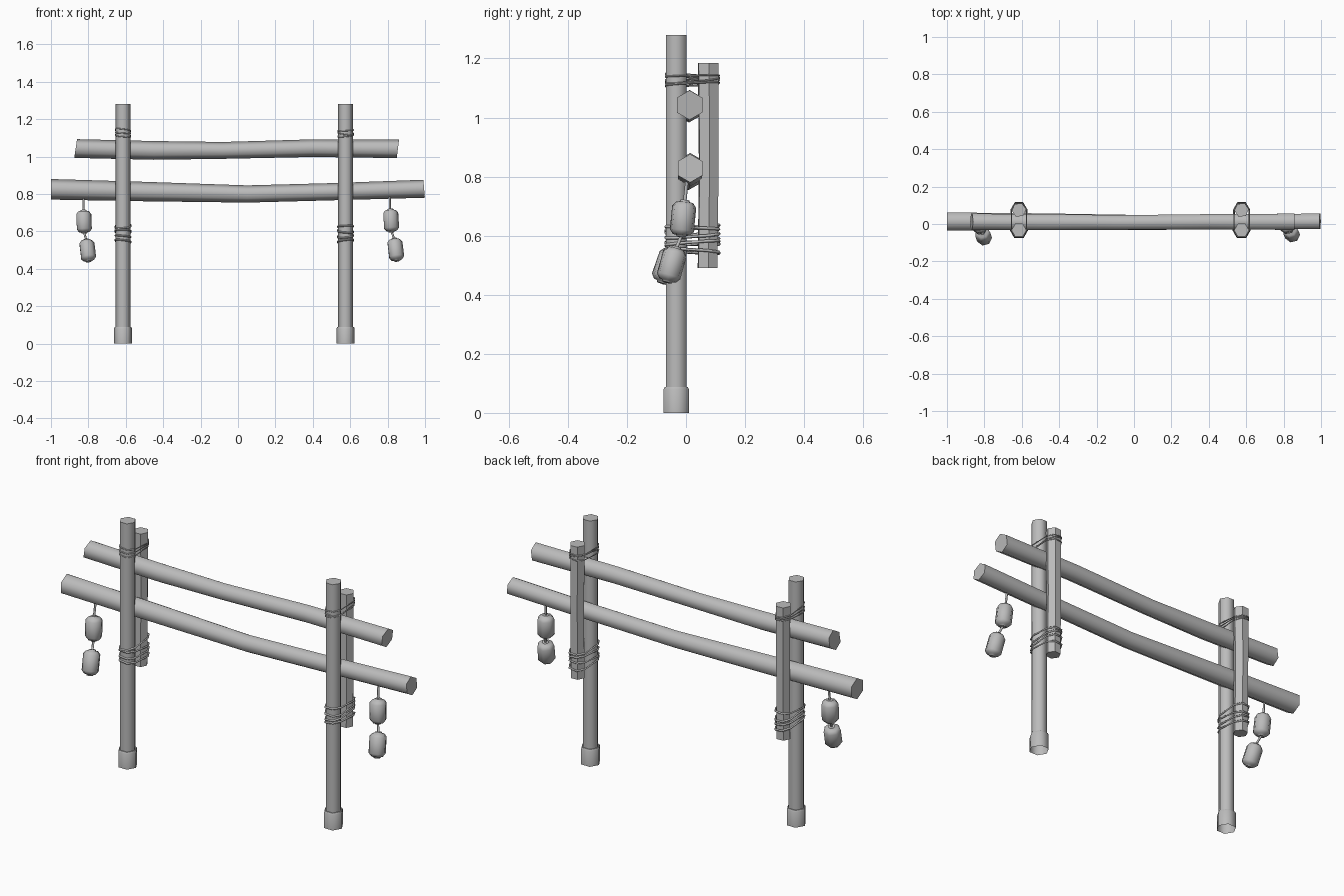
import bpy, bmesh, math, random
from mathutils import Vector, Matrix

random.seed(4)
cube = bpy.data.objects.get("Cube")
if cube:
    bpy.data.objects.remove(cube, do_unlink=True)

grey = bpy.data.materials.new("weathered_grey")
grey.use_nodes = True
grey.diffuse_color = (0.5, 0.5, 0.5, 1)
grey.node_tree.nodes["Principled BSDF"].inputs["Base Color"].default_value = (0.5, 0.5, 0.5, 1)


def loft(name, path, radii, sides=6, turn=0.0, start_cap=True, end_cap=True, smooth=65, skew=(0, 0)):
    """Polygonal tube along a path; turn rotates the section, skew slants the end cuts."""
    bm = bmesh.new()
    path = [Vector(p) for p in path]
    axis = (path[-1] - path[0]).normalized()
    side = Vector((0, 1, 0)) if abs(axis.x) > 0.7 else Vector((1, 0, 0))
    side = (side - axis * side.dot(axis)).normalized()
    up = axis.cross(side)
    rings = []
    for i, (p, r) in enumerate(zip(path, radii)):
        slant = skew[0] if i == 0 else skew[1] if i == len(path) - 1 else 0
        ring = []
        for k in range(sides):
            a = turn + math.tau * k / sides
            offset = (side * math.cos(a) + up * math.sin(a)) * r
            ring.append(bm.verts.new(p + offset + axis * slant * offset.z))
        rings.append(ring)
    for a, b in zip(rings, rings[1:]):
        for k in range(sides):
            j = (k + 1) % sides
            bm.faces.new((a[k], a[j], b[j], b[k]))
    if start_cap:
        bm.faces.new(rings[0][::-1])
    if end_cap:
        bm.faces.new(rings[-1])
    mesh = bpy.data.meshes.new(name)
    bm.to_mesh(mesh)
    bm.free()
    return finish(name, mesh, smooth)


def finish(name, mesh, smooth):
    mesh.materials.append(grey)
    obj = bpy.data.objects.new(name, mesh)
    bpy.context.collection.objects.link(obj)
    if smooth:
        bpy.ops.object.select_all(action="DESELECT")
        obj.select_set(True)
        bpy.context.view_layer.objects.active = obj
        bpy.ops.object.shade_smooth_by_angle(angle=math.radians(smooth))
    return obj


def rope_loop(name, x, z, thick, tilt, roll):
    """One slanted rope turn hugging the tall post and the brace behind it."""
    half = [(0.041, 0.075), (0.041, -0.033), (0.022, -0.069)]
    outline = half + [(-px, py) for px, py in reversed(half)] + [(-0.02, 0.112), (0.02, 0.112)]
    curve = bpy.data.curves.new(name, "CURVE")
    curve.dimensions = "3D"
    curve.bevel_depth = thick
    curve.bevel_resolution = 0
    spline = curve.splines.new("POLY")
    spline.points.add(len(outline) - 1)
    spline.use_cyclic_u = True
    for point, (px, py) in zip(spline.points, outline):
        point.co = (x + px, py, z + tilt * (py - 0.02) + roll * px, 1)
    curve.materials.append(grey)
    obj = bpy.data.objects.new(name, curve)
    bpy.context.collection.objects.link(obj)


# Uprights, feet, rear braces and lashings
for label, x in (("right", -0.615), ("left", 0.575)):
    loft(label + "_post", [(x, -0.033, 0.05), (x, -0.033, 1.28)], [0.04, 0.04], start_cap=False)
    loft(label + "_foot", [(x, -0.033, z) for z in (0, 0.08, 0.088, 0.088)],
         [0.049, 0.049, 0.045, 0.038], start_cap=False, end_cap=False)
    loft(label + "_rear_brace", [(x, 0.073, 0.49), (x, 0.077, 0.84), (x, 0.075, 1.185)],
         [0.037, 0.037, 0.039], turn=0.08, smooth=0)
    for i in range(4):
        rope_loop(f"{label}_lower_rope_{i}", x, 0.548 + 0.026 * i, 0.005,
                  random.uniform(-0.12, 0.12), random.uniform(-0.15, 0.15))
    for i in range(3):
        rope_loop(f"{label}_upper_rope_{i}", x, 1.112 + 0.014 * i, 0.003,
                  random.uniform(-0.12, 0.12), random.uniform(-0.15, 0.15))

# Crossbeams, gently sagging
turn = math.pi / 6
loft("upper_beam",
     [(-0.868, 0.012, 1.043), (-0.45, 0.01, 1.033), (-0.08, 0.008, 1.033),
      (0.4, 0.012, 1.045), (0.855, 0.012, 1.042)],
     [0.05, 0.05, 0.045, 0.047, 0.05], turn=turn, skew=(0.15, 0.12))
loft("lower_beam",
     [(-1, 0.014, 0.825), (-0.5, 0.012, 0.813), (0.05, 0.008, 0.8),
      (0.5, 0.012, 0.812), (0.995, 0.014, 0.828)],
     [0.055, 0.052, 0.046, 0.046, 0.048], turn=turn, skew=(0, -0.08))


def lantern(name, centre, lean):
    """Faceted barrel with chamfered rims and a small collar at each end."""
    c, d = Vector(centre), Vector(lean).normalized()
    profile = [(-0.063, 0.016), (-0.057, 0.018), (-0.055, 0.03), (-0.04, 0.042),
               (0.04, 0.042), (0.055, 0.03), (0.057, 0.018), (0.063, 0.016)]
    loft(name, [c + d * h for h, r in profile], [r for h, r in profile], sides=7)
    return c + d * 0.06, c - d * 0.06


# Hanging lanterns with their cords
for label, x, top, low, lean, low_lean in (
        ("right", -0.825, (-0.825, -0.012, 0.652), (-0.805, -0.063, 0.498), (-0.04, 0.1, 1), (-0.12, 0.35, 1)),
        ("left", 0.81, (0.817, -0.01, 0.658), (0.842, -0.048, 0.502), (-0.06, 0.1, 1), (-0.12, 0.28, 1))):
    a, b = lantern(label + "_upper_lantern", top, lean)
    c, d = lantern(label + "_lower_lantern", low, low_lean)
    loft(label + "_upper_cord", [a, (x, 0.005, 0.8)], [0.006, 0.006], sides=5, smooth=75)
    loft(label + "_lower_cord", [c, b], [0.006, 0.006], sides=5, smooth=75)
